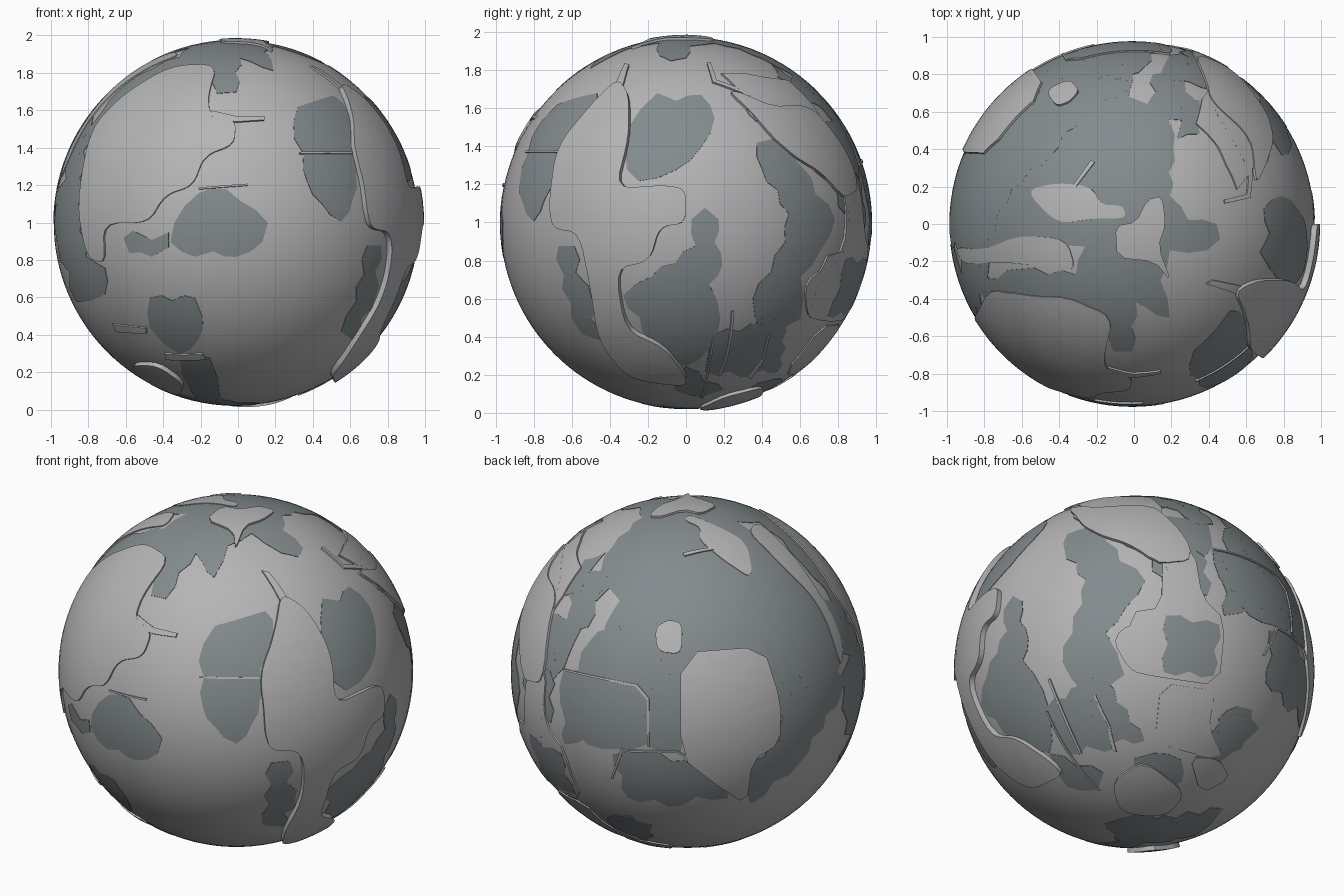
import bpy, bmesh, math
from mathutils import Vector

CENTRE = Vector((-0.01, 0, 0.997))
# view: azimuth from front, elevation, centre u, centre v, units per model unit, v sign
FRONT = (0, 0, 0, 0, 100, 1)
RIGHT = (90, 0, 0, 0, 100, 1)
LEFT = (270, 0, 0, 0, 100, 1)
TOP = (0, 90, 0, 0, 100, 1)
BELOW = (0, -90, 0, 0, 100, 1)
BACKL = (215, 21, 691, 675, 184, -1)
BACKR = (143, -29, 1136, 677, 184, -1)


def material(name, colour):
    m = bpy.data.materials.new(name)
    m.diffuse_color = (*colour, 1)
    return m


sea_mat = material("sea_grey", (0.23, 0.26, 0.27))
land_mat = material("land_grey", (0.46, 0.46, 0.46))


def rounded(pts, times):
    for _ in range(times):
        out = []
        for a, b in zip(pts, pts[1:] + pts[:1]):
            out += [a * 0.8 + b * 0.2, a * 0.2 + b * 0.8]
        pts = out
    return pts


def jagged(pts):
    """Break long shore edges into small teeth."""
    out = []
    for a, b in zip(pts, pts[1:] + pts[:1]):
        out.append(a)
        d = b - a
        n = 2 * int(d.length / 0.12)
        side = Vector((-d.y, d.x)).normalized() * 0.014
        out += [a + d * (i / n) + side * (1 if i % 2 else -1) for i in range(1, n)]
    return out


def plate(name, view, radius, flat, smooth=2, depth=0.05, mat=land_mat):
    """Outline drawn in a view, wrapped on the sphere as a curved slab."""
    az, el, cu, cv, scale, sign = view
    az, el = math.radians(az), math.radians(el)
    toward = Vector((math.sin(az) * math.cos(el), -math.cos(az) * math.cos(el), math.sin(el)))
    right = Vector((math.cos(az), math.sin(az), 0))
    up = toward.cross(right)
    pts = [Vector(((u - cu) / scale, sign * (v - cv) / scale)) for u, v in zip(flat[::2], flat[1::2])]
    pts = jagged(pts) if mat == sea_mat else rounded(pts, smooth)
    bm = bmesh.new()
    verts = []
    for p in pts:
        r = max(p.length, 1e-6)
        verts.append(bm.verts.new((p * (math.asin(min(r / radius, 0.999)) / r)).to_3d()))
    face = bm.faces.new(verts)
    face.normal_update()
    if face.normal.z < 0:
        face.normal_flip()
    bmesh.ops.triangulate(bm, faces=bm.faces[:])
    for axis in (Vector((1, 0, 0)), Vector((0, 1, 0))):
        lo = min(v.co.dot(axis) for v in bm.verts)
        hi = max(v.co.dot(axis) for v in bm.verts)
        for k in range(math.floor(lo / 0.06) + 1, math.ceil(hi / 0.06)):
            bmesh.ops.bisect_plane(bm, geom=bm.verts[:] + bm.edges[:] + bm.faces[:],
                                   plane_co=axis * k * 0.06, plane_no=axis)
    bmesh.ops.remove_doubles(bm, verts=bm.verts[:], dist=0.0005)
    inner = bmesh.ops.extrude_face_region(bm, geom=bm.faces[:], use_keep_orig=True)
    low = {e for e in inner["geom"] if isinstance(e, bmesh.types.BMVert)}
    for v in bm.verts:
        a = v.co.to_2d()
        t = max(a.length, 1e-9)
        d = (right * a.x + up * a.y) * (math.sin(t) / t) + toward * math.cos(t)
        v.co = CENTRE + d * (radius + 0.003 - (depth if v in low else 0))
    bmesh.ops.recalc_face_normals(bm, faces=bm.faces[:])
    me = bpy.data.meshes.new(name)
    bm.to_mesh(me)
    bm.free()
    me.shade_smooth()
    me.set_sharp_from_angle(angle=math.radians(40))
    me.materials.append(mat)
    bpy.context.collection.objects.link(bpy.data.objects.new(name, me))


def sea(view, flat, radius=0.9745):
    plate("sea_patch", view, radius, flat, 0, 0.03, sea_mat)


# Globe body
bpy.ops.mesh.primitive_uv_sphere_add(segments=96, ring_count=64, radius=0.975, location=CENTRE)
bpy.context.object.name = "globe_body"
bpy.context.object.data.materials.append(land_mat)
bpy.ops.object.shade_smooth()

# Sea around the top and back left
sea(TOP, [-95,10, -85,45, -50,83, -10,92, 0,86, -2,68, 8,64, 12,70, 20,70, 22,40, 20,15, 30,2, 45,0, 47,-8,
          40,-14, 20,-14, 15,-30, 20,-50, 8,-45, 2,-42, 0,-68, -10,-68, -14,-50, -30,-42, -70,-45, -85,-32,
          -60,-24, -30,-27, -25,-12, -45,-8, -70,-14, -95,-2])
sea(TOP, [15,80, 20,90, 45,88, 55,80, 45,72, 30,76])
sea(TOP, [24,45, 36,48, 36,66, 26,66])
sea(BACKL, [620,600, 720,575, 840,600, 848,690, 805,760, 755,802, 750,765, 785,735, 785,690, 765,642,
            690,642, 684,745, 650,740, 645,680, 600,668, 610,640])
# Sea on the back left, lower
sea(BACKL, [565,665, 648,675, 650,738, 620,743, 590,740, 562,700])
sea(BACKL, [615,750, 650,745, 725,768, 732,795, 700,793, 685,803, 630,795])
sea(BACKL, [612,820, 655,825, 650,845, 625,840])
sea(BACKL, [570,570, 610,565, 590,620, 572,625])
sea(BACKL, [532,640, 555,640, 552,720, 530,710])
# Sea on the front
sea(FRONT, [-33,0, -20,16, -5,18, 2,12, 17,0, 14,-10, 0,-18, -12,-15, -22,-18, -35,-10])
sea(FRONT, [-60,-8, -57,-16, -45,-18, -36,-13, -36,-5, -45,-9, -55,-4])
sea(FRONT, [33,62, 42,65, 52,68, 60,58, 64,25, 62,12, 56,1, 46,10, 38,22, 36,37, 31,45])
sea(FRONT, [-46,-40, -22,-40, -18,-50, -20,-62, -30,-70, -46,-56])
sea(FRONT, [-30,-72, -14,-72, -8,-95, -18,-97, -25,-88])
sea(FRONT, [-78,52, -84,10, -80,-18, -70,-24, -70,-38, -85,-42, -95,-12, -96,10, -88,38])
sea(FRONT, [70,-12, 77,-12, 74,-40, 62,-62, 56,-58, 64,-42])
# Sea on the right side
sea(RIGHT, [-31,28, -30,50, -15,68, -5,64, 8,67, 15,55, 8,40, -5,28, -25,22])
sea(RIGHT, [3,2, 10,8, 17,2, 15,-10, 19,-22, 12,-32, 18,-50, 12,-66, 0,-75, -18,-62, -33,-38, -18,-28, 5,-12])
sea(RIGHT, [37,42, 45,44, 60,30, 78,2, 70,-15, 60,-28, 60,-50, 40,-58, 35,-40, 52,-10, 54,5, 40,28])
sea(RIGHT, [16,-58, 40,-53, 35,-80, 10,-78])
# Sea on the back right, lower
sea(BACKR, [1220,530, 1270,545, 1295,610, 1250,610, 1218,620])
sea(BACKR, [1215,725, 1235,712, 1250,715, 1240,755, 1220,762])
sea(BACKR, [1045,765, 1100,783, 1095,800, 1065,798])
sea(BACKR, [1130,768, 1150,762, 1178,768, 1180,790, 1135,800])
sea(BACKR, [1068,690, 1098,690, 1140,750, 1095,752])
sea(BACKR, [1128,833, 1225,815, 1200,842, 1135,848])
sea(BELOW, [-35,10, -10,25, 12,12, 5,-10, -25,-12])

# Islands near the pole
plate("polar_cap", TOP, 0.986, [-9,-1, 2,1, 8,13, 16,15, 18,0, 14,-12, 21,-31, 12,-20, -8,-18], 1)
plate("polar_island", TOP, 0.978, [-57,18, -40,22, -22,20, -16,10, -5,10, -3,3, -20,3, -40,0])
plate("polar_shelf", TOP, 0.978, [-95,-12, -80,-14, -60,-6, -35,-8, -30,-25, -45,-23, -72,-20, -90,-22])

# Raised continental plates
plate("front_plate", FRONT, 0.982, [-70,-22, -71,0, -47,0, -38,15, -23,20, -17,36, -1,42, 0,55, -14,58, -15,68,
                                    -10,85, -35,84, -60,69, -78,50, -85,10, -80,-18])
plate("right_plate", RIGHT, 1.002, [-36,76, -50,62, -68,40, -72,10, -70,-3, -56,-5, -50,-35, -46,-62, -30,-82,
                                    0,-86, 0,-80, -12,-65, -32,-56, -37,-24, -19,-20, -14,-2, 0,0, 0,18, -12,20,
                                    -37,18, -30,45, -30,68], depth=0.06)
plate("right_north_plate", TOP, 0.988, [40,76, 42,66, 64,46, 66,22, 70,28, 76,45, 72,60, 55,82, 33,92])
plate("right_rear_plate", RIGHT, 0.982, [28,72, 60,66, 76,45, 88,28, 93,5, 90,-20, 80,-45, 64,-52, 62,-30, 84,-18,
                                         86,15, 66,28, 58,44, 33,55])
plate("back_left_panel", BACKL, 0.988, [684,643, 768,638, 786,695, 785,738, 757,755, 751,802, 720,780, 684,750], 1)
plate("back_left_knob", BACKL, 0.985, [685,645, 660,642, 658,618, 672,610, 686,614])
plate("back_panel", BACKR, 0.982, [1155,552, 1187,554, 1195,602, 1219,625, 1214,692, 1150,685, 1123,680,
                                   1121,620, 1153,614], 1)
sea(BACKR, [1158,622, 1213,630, 1208,682, 1157,680], 0.983)
plate("back_lower_panel", BACKR, 0.979, [1154,691, 1210,697, 1205,735, 1222,768, 1150,752], 1)
plate("back_upper_panel", BACKR, 0.982, [1066,508, 1105,520, 1128,545, 1155,552, 1155,500, 1105,500], 1)
plate("back_foot_plate", BACKR, 0.98, [1187,765, 1218,766, 1230,785, 1200,801], 1)
plate("lower_front_left_plate", FRONT, 0.997, [-57,-76, -42,-76, -28,-86, -30,-93, -50,-84])
plate("base_plate", BELOW, 0.988, [-5,-38, 28,-42, 34,-20, 15,-5, -8,-18])

# Thin raised fins along the seams
for view, flat in (
    (FRONT, [-13,57, 0,54, 15,55, 15,57, 0,57, -13,60]),
    (FRONT, [-20,18, 6,20, 6,21, -20,19]),
    (FRONT, [34,37, 62,37, 62,38, 34,38]),
    (FRONT, [-38,-70, -18,-70, -16,-73, -38,-73]),
    (FRONT, [-66,-54, -48,-56, -48,-59, -64,-58]),
    (RIGHT, [-38,70, -32,84, -30,83, -34,68]),
    (RIGHT, [11,84, 14,74, 30,68, 30,70, 16,75, 13,84]),
    (RIGHT, [14,-60, 8,-92, 9,-92, 15,-60]),
    (RIGHT, [43,-58, 40,-72, 33,-81, 34,-82, 41,-72, 44,-58]),
    (TOP, [-32,20, -22,34, -20,33, -30,20]),
    (BACKL, [565,663, 640,676, 652,690, 652,740, 650,740, 650,692, 638,678, 565,665]),
    (BACKL, [613,775, 623,744, 680,744, 710,760, 750,779, 750,781, 709,763, 680,746, 625,746, 615,775]),
    (BACKR, [1040,690, 1075,765, 1077,764, 1042,689]),
):
    plate("seam_fin", view, 0.982, flat, 0, 0.03)
